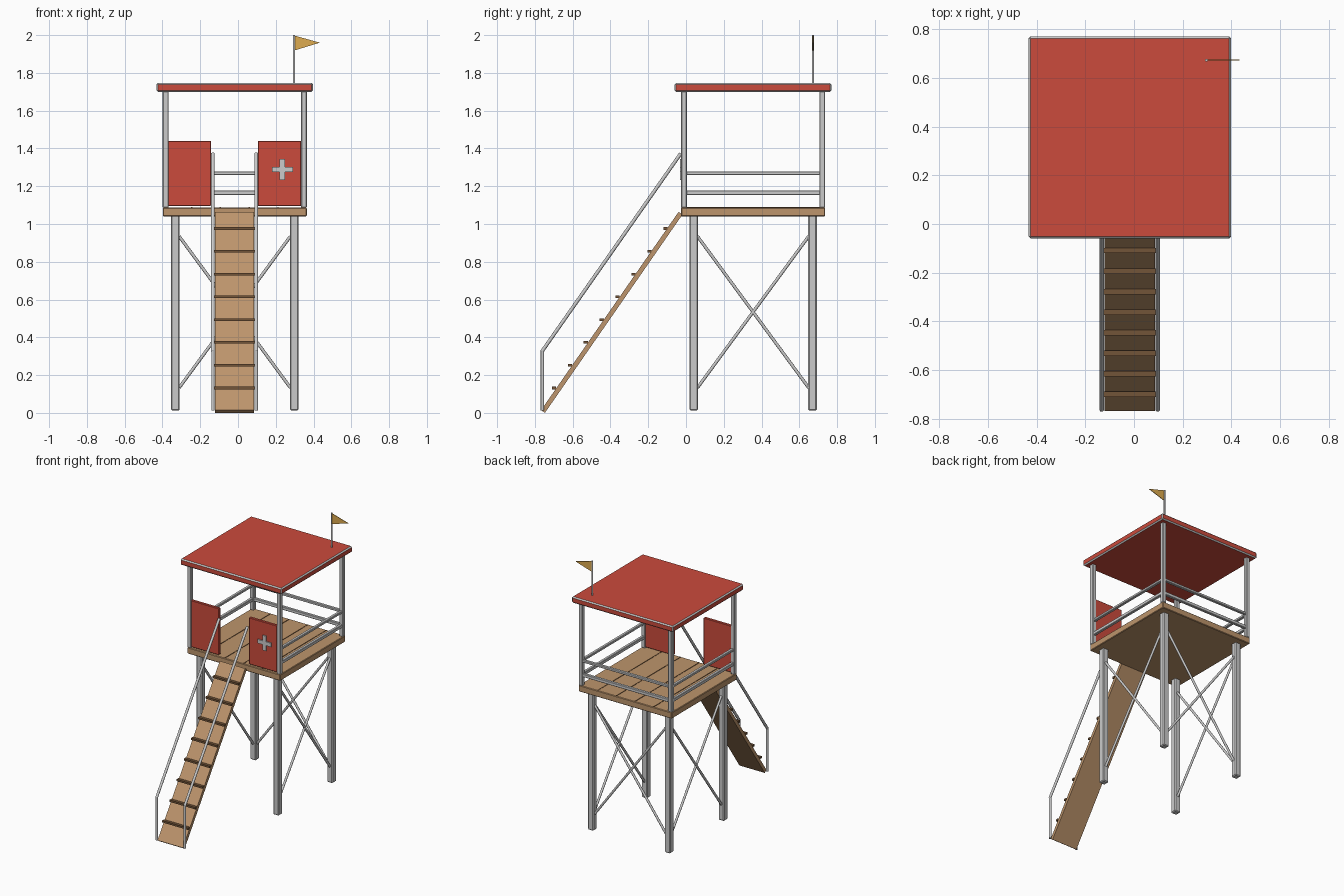
import bpy, bmesh, math
from mathutils import Vector

if "Cube" in bpy.data.objects:
    bpy.data.objects.remove(bpy.data.objects["Cube"])


def material(name, rgb):
    m = bpy.data.materials.new(name)
    m.diffuse_color = (*rgb, 1)
    m.use_nodes = True
    m.node_tree.nodes["Principled BSDF"].inputs["Base Color"].default_value = m.diffuse_color
    return m


RED = material("red_paint", (0.60, 0.07, 0.045))
WOOD = material("wood", (0.51, 0.30, 0.15))
DARK = material("dark_wood", (0.17, 0.09, 0.04))
YELLOW = material("flag_yellow", (0.73, 0.41, 0.08))
TRIM = material("grey_trim", (0.6, 0.6, 0.62))


def finish(name, bm, mat=None):
    bmesh.ops.recalc_face_normals(bm, faces=bm.faces)
    me = bpy.data.meshes.new(name)
    bm.to_mesh(me)
    bm.free()
    ob = bpy.data.objects.new(name, me)
    bpy.context.collection.objects.link(ob)
    if mat:
        me.materials.append(mat)
    return ob


def box(name, x, y, z, mat=None, bevel=0.0):
    """Box from (min, max) ranges on each axis."""
    bm = bmesh.new()
    bmesh.ops.create_cube(bm, size=1)
    for v in bm.verts:
        v.co = [(r[0] + r[1]) / 2 + c * (r[1] - r[0]) for r, c in zip((x, y, z), v.co)]
    ob = finish(name, bm, mat)
    if bevel:
        mod = ob.modifiers.new("bevel", "BEVEL")
        mod.width = bevel
        mod.segments = 1
    return ob


def span(c, w):
    return (c - w / 2, c + w / 2)


def rod(name, a, b, r, mat=None, sides=10):
    """Round bar from a to b."""
    a, b = Vector(a), Vector(b)
    bm = bmesh.new()
    bmesh.ops.create_cone(bm, cap_ends=True, segments=sides, radius1=r, radius2=r,
                          depth=(b - a).length)
    ob = finish(name, bm, mat)
    for p in ob.data.polygons:
        p.use_smooth = len(p.vertices) == 4
    ob.location = (a + b) / 2
    ob.rotation_euler = (b - a).to_track_quat("Z", "Y").to_euler()
    return ob


CX, CY = -0.017, 0.355          # tower centre
SIDES = {"left": -1, "right": 1}
ENDS = {"front": -1, "back": 1}

# Deck with plank seams
box("deck", span(CX, 0.762), span(CY, 0.762), (1.04, 1.087), WOOD, 0.004)
for i in range(1, 5):
    box(f"deck_seam_{i}", span(CX - 0.381 + i * 0.1524, 0.007), span(CY, 0.752),
        (1.08, 1.089), DARK)

# Roof with light edge trim
roof = box("roof", span(CX, 0.83), span(CY, 0.83), (1.70, 1.746), RED, 0.008)
roof.data.materials.append(TRIM)
roof.modifiers["bevel"].material = 1

# Legs below the deck and posts above it
LEG, POST = 0.3145, 0.366
for sn, s in SIDES.items():
    for en, e in ENDS.items():
        box(f"{en}_{sn}_leg", span(CX + s * LEG, 0.046), span(CY + e * LEG, 0.046),
            (0.013, 1.045), None, 0.006)
        box(f"{en}_{sn}_post", span(CX + s * POST, 0.031), span(CY + e * POST, 0.031),
            (1.086, 1.705), None, 0.004)

# Cross braces on both sides and the back
h = LEG - 0.02
for d in (-1, 1):
    for sn, s in SIDES.items():
        x = CX + s * LEG
        rod(f"{sn}_brace_{d}", (x, CY - d * h, 0.935), (x, CY + d * h, 0.133), 0.0085)
    rod(f"back_brace_{d}", (CX - d * h, CY + LEG, 0.935), (CX + d * h, CY + LEG, 0.133), 0.0085)

# Guard rails on both sides and the back
for rn, z in (("upper", (1.26, 1.278)), ("lower", (1.153, 1.177))):
    for sn, s in SIDES.items():
        box(f"{sn}_{rn}_rail", span(CX + s * POST, 0.022), span(CY, 2 * POST - 0.02), z, None, 0.003)
    box(f"back_{rn}_rail", span(CX, 2 * POST - 0.02), span(CY + POST, 0.022), z, None, 0.003)

# Front panels and the cross sign
for name, x in (("left_panel", (-0.370, -0.143)), ("right_panel", (0.105, 0.335))):
    box(name, x, (-0.022, 0.0), (1.095, 1.44), RED, 0.003)
bm = bmesh.new()
a, b = 0.014, 0.055
outline = [(a, a), (a, b), (-a, b), (-a, a), (-b, a), (-b, -a),
           (-a, -a), (-a, -b), (a, -b), (a, -a), (b, -a), (b, a)]
face = bm.faces.new([bm.verts.new((0.235 + u, -0.020, 1.288 + v)) for u, v in outline])
ext = bmesh.ops.extrude_face_region(bm, geom=[face])["geom"]
bmesh.ops.translate(bm, vec=(0, -0.011, 0), verts=[g for g in ext if isinstance(g, bmesh.types.BMVert)])
finish("cross_sign", bm, TRIM)

# Sloping ramp
LX = -0.018
low, high = Vector((LX, -0.757, 0.0075)), Vector((LX, -0.029, 1.057))
run = high - low
ramp = box("ramp", span(0, 0.208), span(0, run.length), span(0, 0.025), WOOD)
ramp.location = (low + high) / 2
ramp.rotation_euler.x = math.atan2(run.z, run.y)

# Ramp treads
for i in range(8):
    t = i / 7
    box(f"tread_{i + 1}", span(LX, 0.212), span(-0.699 + t * 0.590, 0.022),
        span(0.132 + t * 0.844, 0.014), DARK)

# Handrails beside the ramp
for sn, s in SIDES.items():
    x = LX + s * 0.115
    rod(f"{sn}_handrail_post", (x, -0.760, 0.012), (x, -0.760, 0.332), 0.009)
    rod(f"{sn}_handrail", (x, -0.762, 0.326), (x, -0.028, 1.373), 0.0095)

# Flag pole and pennant
PX, PY = 0.297, 0.672
rod("flag_pole", (PX, PY, 1.74), (PX, PY, 2.0), 0.006)
bm = bmesh.new()
face = bm.faces.new([bm.verts.new((x, PY - 0.002, z))
                     for x, z in ((PX, 1.998), (PX + 0.136, 1.960), (PX, 1.918))])
ext = bmesh.ops.extrude_face_region(bm, geom=[face])["geom"]
bmesh.ops.translate(bm, vec=(0, 0.004, 0), verts=[g for g in ext if isinstance(g, bmesh.types.BMVert)])
finish("pennant", bm, YELLOW)
